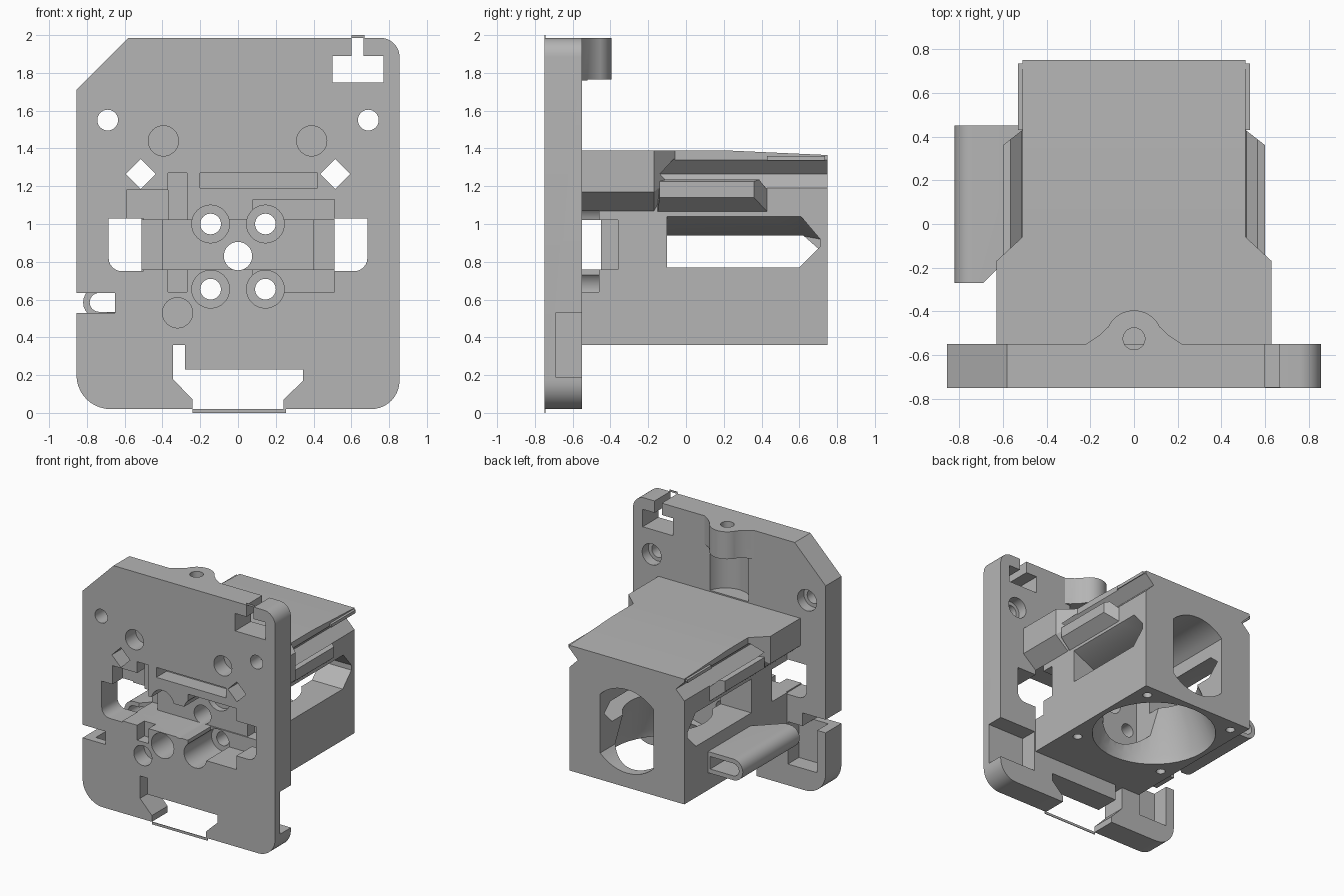
import bpy, bmesh, math
from mathutils import Vector

if "Cube" in bpy.data.objects:
    bpy.data.objects.remove(bpy.data.objects["Cube"], do_unlink=True)

grey = bpy.data.materials.new("plain_grey")
grey.use_nodes = True
GREY = (0.46, 0.46, 0.46, 1)
grey.diffuse_color = GREY
grey.node_tree.nodes["Principled BSDF"].inputs["Base Color"].default_value = GREY


def finish(name, bm):
    bmesh.ops.recalc_face_normals(bm, faces=bm.faces)
    mesh = bpy.data.meshes.new(name)
    bm.to_mesh(mesh)
    bm.free()
    mesh.materials.append(grey)
    ob = bpy.data.objects.new(name, mesh)
    bpy.context.scene.collection.objects.link(ob)
    return ob


def place(axis, p, t):
    return {"x": (t, p[0], p[1]), "y": (p[0], t, p[1]), "z": (p[0], p[1], t)}[axis]


def prism(name, axis, pts, a, b):
    """Extrude a flat outline along an axis from a to b."""
    bm = bmesh.new()
    ends = [[bm.verts.new(place(axis, p, t)) for p in pts] for t in (a, b)]
    bm.faces.new(ends[0])
    bm.faces.new(ends[1][::-1])
    n = len(pts)
    for i in range(n):
        j = (i + 1) % n
        bm.faces.new((ends[0][i], ends[0][j], ends[1][j], ends[1][i]))
    return finish(name, bm)


def hull(name, pts):
    bm = bmesh.new()
    for p in pts:
        bm.verts.new(p)
    bmesh.ops.convex_hull(bm, input=bm.verts)
    return finish(name, bm)


def arc(cx, cy, r, start, end, n=10):
    return [(cx + r * math.cos(math.radians(start + (end - start) * i / n)),
             cy + r * math.sin(math.radians(start + (end - start) * i / n))) for i in range(n + 1)]


def circle(cx, cy, r, n=32):
    return arc(cx, cy, r, 0, 360 - 360 / n, n - 1)


def rect(x0, x1, z0, z1):
    return [(x0, z0), (x1, z0), (x1, z1), (x0, z1)]


def cut(pts, a, b, axis="y"):
    return prism("cutter", axis, pts, a, b)


def combine(ob, unions, cutters):
    """Join the additions, remove the cutters, keep the resulting mesh."""
    for tools, op in ((unions, "UNION"), (cutters, "DIFFERENCE")):
        for tool in tools:
            tool.hide_render = True
            mod = ob.modifiers.new("shape", "BOOLEAN")
            mod.operation, mod.solver, mod.object = op, "EXACT", tool
    bpy.context.view_layer.update()
    deps = bpy.context.evaluated_depsgraph_get()
    mesh = bpy.data.meshes.new_from_object(ob.evaluated_get(deps))
    ob.modifiers.clear()
    ob.data = mesh
    mesh.materials.clear()
    mesh.materials.append(grey)
    mesh.polygons.foreach_set("material_index", [0] * len(mesh.polygons))
    bpy.ops.object.select_all(action="DESELECT")
    ob.select_set(True)
    bpy.context.view_layer.objects.active = ob
    bpy.ops.object.shade_smooth_by_angle(angle=math.radians(30))


FRONT, BACK = -0.75, -0.55


def shared_cutters():
    """Holes and pockets that run through both the plate and the housing."""
    c = [cut(rect(-0.51, 0.53, 0.76, 1.02), -0.8, -0.45),
         cut(rect(0.08, 0.51, 0.64, 1.13), -0.8, -0.46),
         cut(circle(0, 0.83, 0.075), -0.8, 0)]
    for x in (-0.145, 0.145):
        for z in (0.655, 1.0):
            c.append(cut(circle(x, z, 0.055, 24), -0.8, 0))
            c.append(cut(circle(x, z, 0.1), -0.8, -0.4))
    for x in (-0.515, 0.515):
        c.append(cut(circle(x, 1.265, 0.08, 4), -0.8, 0.9))
    c.append(cut(rect(-0.2, 0.42, 1.19, 1.27), -0.8, -0.62))
    c.append(cut(rect(-0.37, -0.27, 0.64, 1.27), -0.8, -0.66))
    return c


# Mounting plate with its top lug
outline = (arc(-0.675, 0.2, 0.18, 180, 270) + arc(0.705, 0.17, 0.15, 270, 360)
           + arc(0.755, 1.885, 0.1, 0, 90) + [(-0.58, 1.985), (-0.855, 1.71)])
plate = prism("mounting_plate", "y", outline, FRONT, BACK)
lug_half = [(0.22, -0.55), (0.16, -0.51)] + arc(0, -0.525, 0.13, 25, 90, 8)
lug_outline = [(0.22, -0.65)] + lug_half
lug = prism("top_lug", "z", lug_outline + [(-x, y) for x, y in lug_outline[-2::-1]], 1.76, 1.985)

cuts = shared_cutters()
for s in (-1, 1):
    # Side windows, corner bolt holes with rear counterbores, rear side recesses
    inner, outer = 0.5, 0.685
    win = [(inner, 0.75)] + arc(outer - 0.07, 0.82, 0.07, 270, 360, 6) + [(outer, 1.03), (inner, 1.03)]
    cuts.append(cut([(s * x, z) for x, z in win], -0.8, -0.5))
    cuts.append(cut(circle(s * 0.69, 1.55, 0.055), -0.8, -0.5))
    cuts.append(cut(circle(s * 0.69, 1.55, 0.085), -0.63, -0.5))
cuts.append(cut(rect(0.52, 0.9, 0.19, 0.53), -0.69, -0.5))
cuts.append(cut(rect(-0.78, -0.52, 0.19, 0.53), -0.69, -0.5))
# Blind round pockets
for x, z in ((-0.395, 1.44), (0.39, 1.44), (-0.32, 0.53)):
    cuts.append(cut(circle(x, z, 0.08), -0.8, -0.62))
# Left relief pocket, edge notches, cable notch and bottom opening
cuts.append(cut(rect(-0.59, -0.37, 1.02, 1.18), -0.8, -0.62))
cuts.append(cut(rect(-0.9, -0.65, 0.53, 0.635), -0.8, -0.5))
cuts.append(cut([(0.5, 1.75), (0.77, 1.75), (0.77, 1.89), (0.665, 1.89),
                 (0.665, 2.1), (0.6, 2.1), (0.6, 1.89), (0.5, 1.89)], -0.8, -0.5))
cuts.append(cut([(-0.345, 0.36), (-0.28, 0.36), (-0.28, 0.23), (0.345, 0.23), (0.345, 0.17),
                 (0.24, 0.07), (0.24, -0.1), (-0.24, -0.1), (-0.24, 0.07), (-0.345, 0.18)], -0.8, -0.5))
# Lug bore and the scooped channel below it
cuts.append(cut(circle(0, -0.525, 0.05), 1.7, 2.1, "z"))
cuts.append(cut(circle(0, -0.5, 0.18), 1.4, 1.765, "z"))
combine(plate, [lug], cuts)
trash = cuts + [lug]

# Housing block with shoulders and side rails
HALF = 0.51
housing = prism("fan_housing", "x", [(-0.56, 0.36), (0.75, 0.36), (0.75, 1.365), (0.2, 1.39), (-0.56, 1.39)],
                -HALF, HALF)
adds, cuts = [], shared_cutters()
for s in (-1, 1):
    shoulder = [(0.4, 1.39), (0.63, 1.39), (0.63, 1.17), (0.5, 1.06), (0.4, 1.06)]
    pts = [(s * x, y, z) for x, z in shoulder for y in (-0.56, -0.17)]
    pts += [(s * x, -0.05, z) for x in (0.4, 0.5) for z in (1.27, 1.39)]
    adds.append(hull("shoulder", pts))
    pts = [(s * 0.6, y, z) for y in (-0.14, 0.36) for z in (1.14, 1.225)]
    pts += [(s * 0.45, y, z) for y in (-0.15, 0.43) for z in (1.06, 1.25)]
    pts += [(s * 0.51, y, z) for y in (-0.15, 0.43) for z in (1.065, 1.25)]
    adds.append(hull("side_rail", pts))
    pts = [(s * x, y, z) for x in (0.45, 0.53) for y in (0.43, 0.735) for z in (1.335, 1.36)]
    adds.append(hull("rail_lip", pts))
    # Air slot that flares upward toward the outside
    slot = [(s * x, y, z) for x, top in ((0.3, 0.94), (0.53, 1.05))
            for y, z in ((-0.1, 0.77), (0.6, 0.77), (0.71, 0.88), (0.71, 0.92), (0.6, top), (-0.1, top))]
    cuts.append(hull("cutter", slot))
    # Open gap between the plate and the housing side
    cuts.append(cut(rect(s * 0.4, s * 0.54, 0.76, 1.02), -0.6, -0.36))
    for y in (-0.175, 0.645):
        cuts.append(cut(circle(s * 0.41, y, 0.035, 16), 0.3, 0.55, "z"))
cuts.append(cut([(-0.1, 0.77), (0.6, 0.77), (0.7, 0.87), (0.62, 0.94), (-0.1, 0.94)], -0.4, 0.4, "x"))
# Rear opening with flattened sides, and the round fan inlet below
rear = [p for p in circle(0, 0.81, 0.335, 48) if abs(p[0]) < 0.26]
cuts.append(cut(rear, -0.25, 0.9))
cuts.append(hull("cutter", [(x, y + 0.235, z) for r, z in ((0.47, 0.34), (0.46, 0.42), (0.28, 0.9))
                            for x, y in circle(0, 0, r, 40)]))
combine(housing, adds, cuts)
trash += adds + cuts


# Rounded cable channel on the right side
def channel(x, z0, z1):
    r = (z1 - z0) / 2
    return [(-0.49, z1)] + arc(x + r, z0 + r, r, 90, 270, 12) + [(-0.49, z0)]


cable = prism("cable_channel", "y", channel(-0.82, 0.5, 0.67), -0.27, 0.45)
hollow = cut([(min(x, -0.53), z) for x, z in channel(-0.785, 0.535, 0.635)], -0.4, 0.6)
bevel = cut([(-0.7, -0.28), (-0.4, 0.02), (-0.4, -0.4), (-0.7, -0.4)], 0.3, 0.8, "z")
combine(cable, [], [hollow, bevel])
trash += [hollow, bevel]

# Thin print bridges at the plate openings
prism("bottom_bridge", "y", rect(-0.24, 0.255, 0, 0.02), FRONT, FRONT + 0.005)
prism("top_bridge", "y", rect(0.6, 0.67, 1.985, 2.0), FRONT, FRONT + 0.005)

for ob in trash:
    bpy.data.objects.remove(ob, do_unlink=True)
